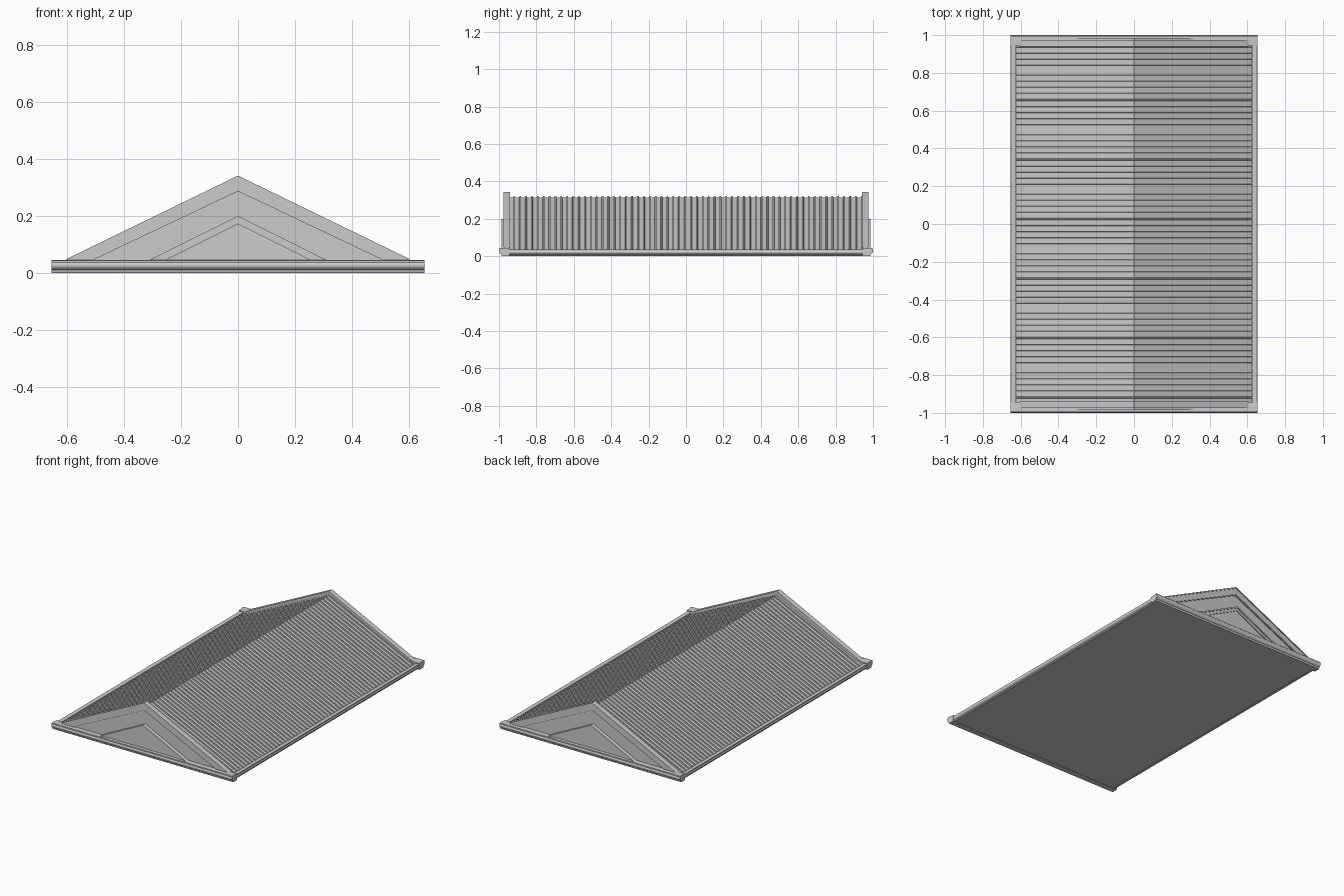
import bpy, bmesh, math
from mathutils import Matrix

cube = bpy.data.objects.get("Cube")
if cube:
    bpy.data.objects.remove(cube, do_unlink=True)

stone = bpy.data.materials.new("grey stone")
stone.use_nodes = True
GREY = (0.6, 0.6, 0.6, 1)
stone.diffuse_color = GREY
stone.node_tree.nodes["Principled BSDF"].inputs["Base Color"].default_value = GREY


def finish(name, bm, smooth=False, turn=0):
    """Turn a bmesh into a named object, optionally spun about z."""
    bmesh.ops.recalc_face_normals(bm, faces=bm.faces)
    bm.transform(Matrix.Rotation(turn, 4, 'Z'))
    mesh = bpy.data.meshes.new(name)
    bm.to_mesh(mesh)
    bm.free()
    mesh.materials.append(stone)
    ob = bpy.data.objects.new(name, mesh)
    bpy.context.collection.objects.link(ob)
    if smooth:
        bpy.ops.object.select_all(action='DESELECT')
        ob.select_set(True)
        bpy.context.view_layer.objects.active = ob
        bpy.ops.object.shade_smooth_by_angle(angle=math.radians(40))
    return ob


def prism(name, outline, a, b, place, smooth=False, turn=0):
    """Extrude a 2D outline from a to b; place maps (u, v, w) to a point."""
    bm = bmesh.new()
    ends = [[bm.verts.new(place(u, v, w)) for u, v in outline] for w in (a, b)]
    n = len(outline)
    for i in range(n):
        j = (i + 1) % n
        bm.faces.new((ends[0][i], ends[0][j], ends[1][j], ends[1][i]))
    for ring in ends:
        bm.faces.new(ring)
    return finish(name, bm, smooth, turn)


def upright(u, v, w):
    return (u, w, v)


def chevron(name, half_out, top_out, half_in, top_in, foot, near, far, turn):
    """Inverted V frame standing in the gable."""
    outline = [(-half_out, foot), (0, top_out), (half_out, foot),
               (half_in, foot), (0, top_in), (-half_in, foot)]
    prism(name, outline, near, far, upright, turn=turn)


# Ribbed tile roof: one stepped strip swept over both slopes
HALF, EAVE, RIDGE, END = 0.628, 0.018, 0.315, 0.945
COUNT = 60
pitch = 2 * END / COUNT
strip = []
for i in range(COUNT):
    y = -END + i * pitch
    strip += [(y, 0), (y + pitch * 0.68, 0),
              (y + pitch * 0.72, 0.006), (y + pitch * 0.96, 0.006)]
strip.append((END, 0))
bm = bmesh.new()
rows = [[bm.verts.new((x, y, z + h)) for y, h in strip]
        for x, z in ((-HALF, EAVE), (0, RIDGE), (HALF, EAVE))]
for low, high in zip(rows, rows[1:]):
    for i in range(len(strip) - 1):
        bm.faces.new((low[i], high[i], high[i + 1], low[i + 1]))
finish("tile_roof", bm)

# Flat underside closing the roof
prism("soffit", [(-0.632, 0.002), (0.632, 0.002), (0.632, 0.02), (-0.632, 0.02)],
      -0.975, 0.975, upright)

# Moulded cornice section: (outward offset, height)
moulding = [(-0.055, 0), (-0.016, 0), (-0.013, 0.004), (-0.013, 0.011),
            (-0.007, 0.014), (-0.002, 0.020), (0, 0.027), (-0.001, 0.033),
            (-0.004, 0.036), (-0.004, 0.044), (-0.018, 0.045), (-0.055, 0.042)]
gutter = [(max(u, -0.03), v * 0.8) for u, v in moulding]

for side, turn in (("right", math.pi), ("left", 0)):
    prism(side + "_gutter", gutter, -0.95, 0.95,
          lambda u, v, w: (0.655 + u, w, v), True, turn)

for end, turn in (("front", 0), ("back", math.pi)):
    prism(end + "_cornice", moulding, -0.655, 0.655,
          lambda u, v, w: (w, -1 - u, v), True, turn)
    # Gable wall behind the raking frame
    prism(end + "_gable_wall", [(-0.6, 0.025), (0.6, 0.025), (0, 0.318)],
          -0.96, -0.942, upright, turn=turn)
    # Raking frame with thin outer cap and inner bead
    chevron(end + "_raking_frame", 0.605, 0.336, 0.52, 0.29, 0.043,
            -0.971, -0.94, turn)
    chevron(end + "_raking_cap", 0.605, 0.342, 0.592, 0.334, 0.048,
            -0.975, -0.94, turn)
    chevron(end + "_raking_bead", 0.53, 0.296, 0.515, 0.287, 0.043,
            -0.966, -0.95, turn)
    # Small pediment set in the middle of the gable
    prism(end + "_pediment_panel", [(-0.3, 0.03), (0.3, 0.03), (0, 0.185)],
          -0.975, -0.955, upright, turn=turn)
    chevron(end + "_pediment_frame", 0.33, 0.194, 0.275, 0.172, 0.034,
            -0.981, -0.955, turn)
    chevron(end + "_pediment_cap", 0.335, 0.2, 0.318, 0.19, 0.034,
            -0.986, -0.955, turn)
